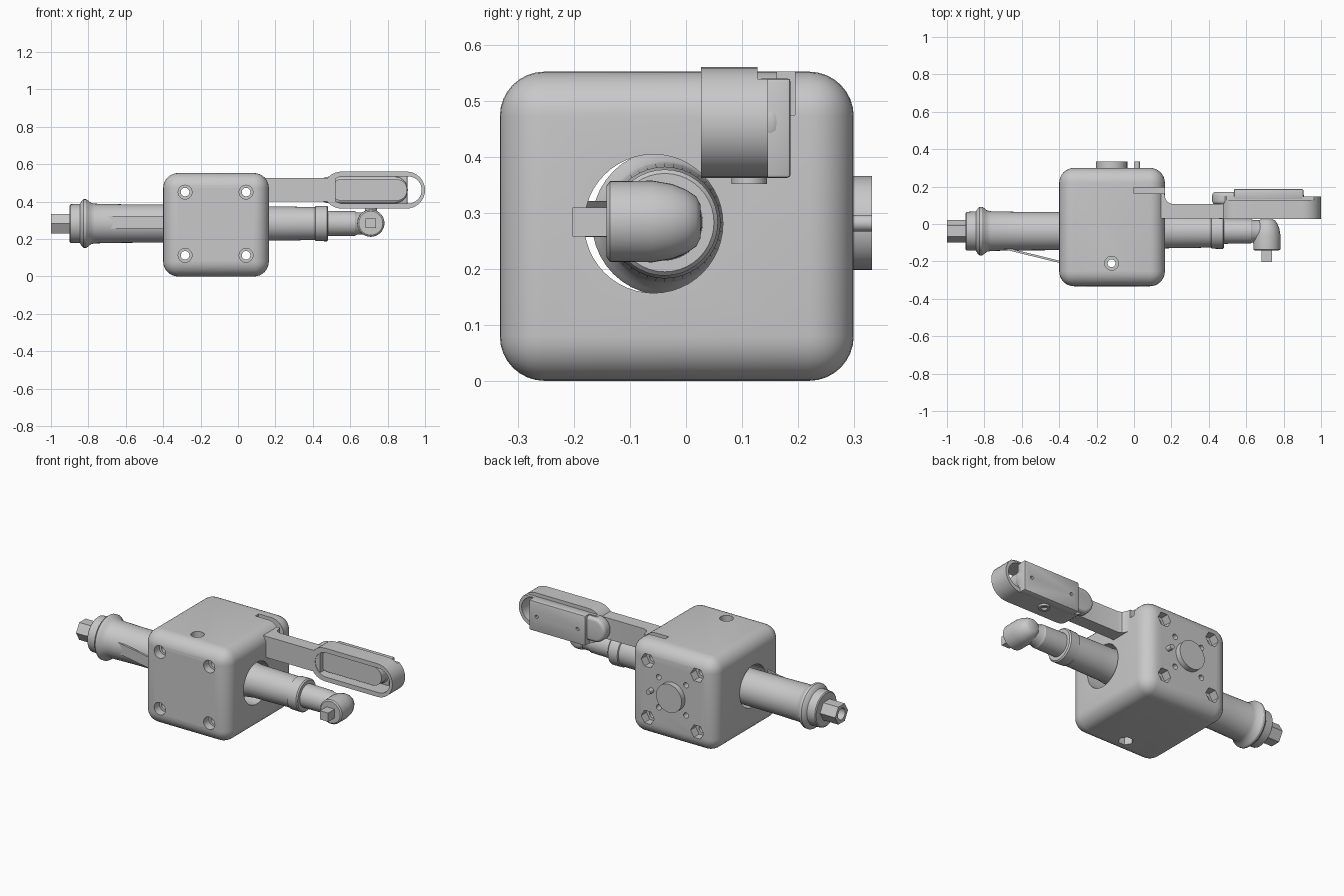
import bpy, bmesh, math
from math import cos, sin, pi

if "Cube" in bpy.data.objects:
    bpy.data.objects.remove(bpy.data.objects["Cube"], do_unlink=True)

GREY = (0.58, 0.58, 0.58, 1)
mat = bpy.data.materials.new("plain grey")
mat.use_nodes = True
mat.diffuse_color = GREY
mat.node_tree.nodes["Principled BSDF"].inputs["Base Color"].default_value = GREY


def skin(name, rings):
    """Closed solid through a list of equally long point rings."""
    bm = bmesh.new()
    loops = [[bm.verts.new(p) for p in ring] for ring in rings]
    n = len(loops[0])
    for a, b in zip(loops, loops[1:]):
        for i in range(n):
            j = (i + 1) % n
            bm.faces.new((a[i], a[j], b[j], b[i]))
    bm.faces.new(loops[0])
    bm.faces.new(loops[-1])
    bmesh.ops.recalc_face_normals(bm, faces=bm.faces)
    me = bpy.data.meshes.new(name)
    bm.to_mesh(me)
    bm.free()
    me.materials.append(mat)
    ob = bpy.data.objects.new(name, me)
    bpy.context.collection.objects.link(ob)
    return ob


def place(axis, t, u, v):
    return {"x": (t, u, v), "y": (u, t, v), "z": (u, v, t)}[axis]


def lathe(name, axis, u, v, profile, n=40, turn=0.0):
    """Turned part; profile is (position along axis, radius)."""
    return skin(name, [[place(axis, t, u + r * cos(2 * pi * i / n + turn),
                              v + r * sin(2 * pi * i / n + turn)) for i in range(n)]
                       for t, r in profile])


def rod(name, axis, u, v, a, b, r, n=32, turn=0.0):
    return lathe(name, axis, u, v, [(a, r), (b, r)], n, turn)


def prism(name, axis, pts, a, b):
    return skin(name, [[place(axis, t, u, v) for u, v in pts] for t in (a, b)])


def block(name, x0, x1, y0, y1, z0, z1):
    return prism(name, "z", [(x0, y0), (x1, y0), (x1, y1), (x0, y1)], z0, z1)


def stadium(name, x0, x1, z0, z1, y0, y1):
    r, zc = (z1 - z0) / 2, (z0 + z1) / 2
    pts = []
    for k in range(34):
        right = k < 17
        a = -pi / 2 + pi * (k if right else k - 1) / 16
        pts.append(((x1 - r if right else x0 + r) + r * cos(a), zc + r * sin(a)))
    return prism(name, "y", pts, y0, y1)


def apply(ob, mod):
    bpy.context.view_layer.objects.active = ob
    bpy.ops.object.modifier_apply(modifier=mod.name)


def bevel(ob, width, segments):
    m = ob.modifiers.new("bevel", "BEVEL")
    m.width, m.segments = width, segments
    m.limit_method = "ANGLE"
    m.angle_limit = math.radians(40)
    apply(ob, m)


def cut(ob, *cutters):
    for c in cutters:
        m = ob.modifiers.new("cut", "BOOLEAN")
        m.operation, m.solver, m.object = "DIFFERENCE", "EXACT", c
        apply(ob, m)
        bpy.data.objects.remove(c, do_unlink=True)


CY, CZ = -0.038, 0.283        # tool axis
BX, BZ = -0.12, 0.282         # centre of the housing's back face

# Rounded housing
housing = block("housing", -0.40, 0.165, -0.333, 0.30, 0, 0.553)
bevel(housing, 0.08, 8)
cut(housing, rod("bore", "x", -0.058, 0.281, -0.6, 0.4, 0.124, 48))
for sx in (-1, 1):
    for sz in (-1, 1):
        x, z = BX + sx * 0.163, BZ + sz * 0.169
        cut(housing,
            rod("bolt_hole", "y", x, z, -0.5, 0.5, 0.023, 24),
            rod("head_pocket", "y", x, z, -0.5, -0.285, 0.037, 24),
            rod("nut_pocket", "y", x, z, 0.25, 0.5, 0.043, 6),
            rod("screw_hole", "y", BX + sx * 0.09, BZ + sz * 0.09, 0.25, 0.5, 0.016, 16))
cut(housing,
    rod("top_hole", "z", BX, -0.21, -0.2, 0.8, 0.021, 24),
    rod("top_pocket", "z", BX, -0.21, 0.51, 0.8, 0.037, 24),
    rod("bottom_pocket", "z", BX, -0.21, -0.2, 0.045, 0.041, 6),
    block("arm_slot", 0, 0.3, 0.163, 0.195, 0.475, 0.7))

# Mount on the back face
rod("back_disc", "y", BX, BZ, 0.28, 0.333, 0.084, 40)
rod("back_peg", "y", 0.017, BZ, 0.28, 0.333, 0.015, 16)

# Tool barrel through the bore
lathe("barrel", "x", CY, CZ, [
    (-0.90, 0.097), (-0.895, 0.103), (-0.845, 0.105), (-0.835, 0.122), (-0.825, 0.13),
    (-0.812, 0.13), (-0.80, 0.122), (-0.785, 0.11), (-0.765, 0.106), (-0.62, 0.103),
    (-0.4, 0.102), (0.1, 0.1), (0.16, 0.092), (0.24, 0.091), (0.415, 0.088)])
lathe("front_ring", "x", CY, CZ, [
    (0.41, 0.085), (0.415, 0.094), (0.475, 0.095), (0.482, 0.088)])
lathe("neck", "x", CY, CZ, [(0.47, 0.068), (0.625, 0.066), (0.635, 0.06), (0.71, 0.058)])
inlet = rod("hex_inlet", "x", CY, CZ, -1.0, -0.88, 0.06, 6)
cut(inlet, rod("inlet_hole", "x", CY, CZ, -1.1, -0.93, 0.034, 24))

# Angled head and square drive
lathe("angle_head", "y", 0.71, 0.285, [
    (-0.142, 0.064), (-0.136, 0.072), (-0.06, 0.073), (-0.025, 0.067),
    (0.0, 0.057), (0.018, 0.045), (0.026, 0.03)])
block("square_drive", 0.683, 0.737, -0.203, -0.13, 0.258, 0.31)

# Thin trigger lever
prism("trigger_lever", "z", [(-0.75, -0.122), (-0.37, -0.215), (-0.37, -0.203), (-0.75, -0.11)],
      0.257, 0.322)

# Arm flaring into the housing
prism("arm", "z", [(0.1, 0.03), (0.52, 0.03), (0.52, 0.108), (0.2, 0.108),
                   (0.18, 0.116), (0.168, 0.135), (0.163, 0.163), (0.1, 0.163)], 0.40, 0.526)

# Oval handle frame with its through slot
frame = stadium("handle_frame", 0.455, 1.0, 0.363, 0.561, 0.027, 0.147)
cut(frame,
    stadium("slot", 0.49, 0.982, 0.39, 0.535, -0.1, 0.3),
    block("rim_notch", 0.4, 0.975, 0.128, 0.2, 0.54, 0.6))

# Pad inside the frame, bulging out behind
stadium("pad_front", 0.495, 0.905, 0.405, 0.52, 0.06, 0.14)
pad = stadium("pad_back", 0.418, 0.908, 0.391, 0.534, 0.105, 0.171)
bevel(pad, 0.018, 4)

# Back cover with two screw holes, wrapping the lower edge
cover = block("cover", 0.535, 0.905, 0.13, 0.187, 0.363, 0.541)
bevel(cover, 0.006, 2)
for x in (0.585, 0.855):
    cut(cover, rod("cover_hole", "y", x, 0.452, 0.175, 0.3, 0.01, 16))

# Bottom button
button = rod("bottom_button", "z", 0.71, 0.113, 0.352, 0.385, 0.032, 24)
cut(button, rod("button_hole", "z", 0.71, 0.113, 0.3, 0.37, 0.017, 16))

# Smooth shading with sharp edges kept
for ob in bpy.context.collection.objects:
    if ob.type == "MESH" and ob.data.materials and ob.data.materials[0] == mat:
        bpy.ops.object.select_all(action="DESELECT")
        ob.select_set(True)
        bpy.context.view_layer.objects.active = ob
        bpy.ops.object.shade_smooth_by_angle(angle=math.radians(30))
